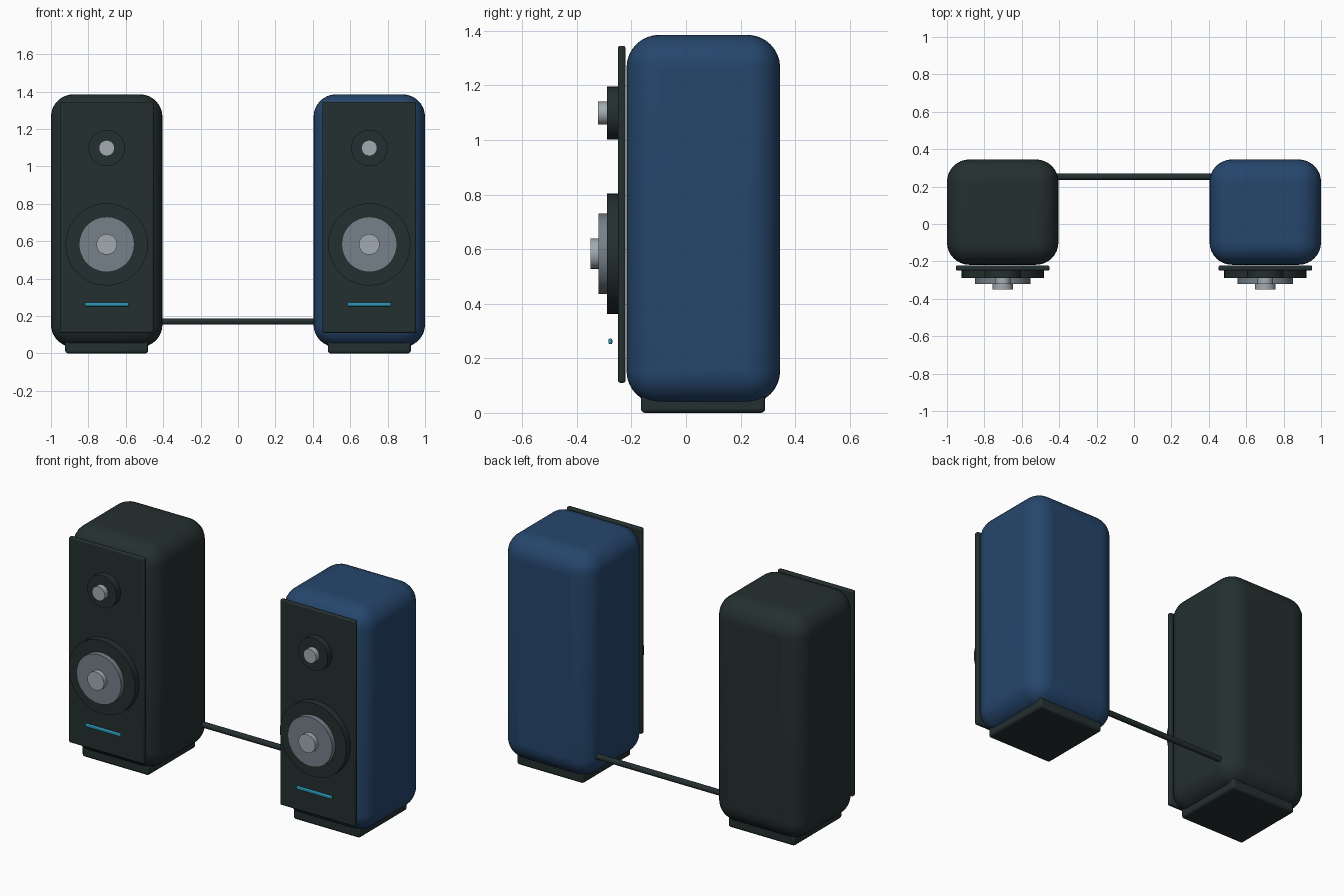
import bpy
import math

cube = bpy.data.objects.get("Cube")
if cube:
    bpy.data.objects.remove(cube, do_unlink=True)


def material(name, rgb):
    mat = bpy.data.materials.new(name)
    mat.use_nodes = True
    color = (*rgb, 1.0)
    mat.diffuse_color = color
    mat.node_tree.nodes["Principled BSDF"].inputs["Base Color"].default_value = color
    return mat


charcoal = material("charcoal", (0.018, 0.029, 0.029))
navy = material("navy_blue", (0.019, 0.061, 0.15))
slate = material("slate_grey", (0.18, 0.22, 0.25))
silver = material("silver_grey", (0.36, 0.41, 0.44))
cyan = material("cyan_light", (0.025, 0.30, 0.46))


def finish(obj, name, mat, bevel, segments):
    obj.name = name
    obj.data.materials.append(mat)
    if bevel:
        mod = obj.modifiers.new("rounded_edges", 'BEVEL')
        mod.width = bevel
        mod.segments = segments
        mod.limit_method = 'ANGLE'
    bpy.ops.object.shade_smooth_by_angle(angle=math.radians(35))
    return obj


def box(name, x, y, z, mat, bevel=0.0, segments=3):
    """Box given by its (min, max) range on each axis."""
    ranges = (x, y, z)
    bpy.ops.mesh.primitive_cube_add(size=1, location=[(a + b) / 2 for a, b in ranges])
    obj = bpy.context.object
    obj.scale = [b - a for a, b in ranges]
    bpy.ops.object.transform_apply(location=False, rotation=False, scale=True)
    return finish(obj, name, mat, bevel, segments)


def disc(name, x, z, radius, front, back, mat):
    """Round driver part facing the front."""
    bpy.ops.mesh.primitive_cylinder_add(
        vertices=48, radius=radius, depth=back - front,
        location=(x, (front + back) / 2, z), rotation=(math.pi / 2, 0, 0))
    return finish(bpy.context.object, name, mat, 0, 1)


def rod(name, x0, x1, y, z, radius, mat):
    """Thin round bar running along x."""
    bpy.ops.mesh.primitive_cylinder_add(
        vertices=20, radius=radius, depth=x1 - x0,
        location=((x0 + x1) / 2, y, z), rotation=(0, math.pi / 2, 0))
    return finish(bpy.context.object, name, mat, 0, 1)


def speaker(side, x, shell):
    # Cabinet, foot and front panel
    box(side + "_cabinet", (x - 0.298, x + 0.298), (-0.218, 0.345), (0.034, 1.385),
        shell, 0.12, 8)
    box(side + "_foot", (x - 0.222, x + 0.222), (-0.165, 0.29), (0, 0.08), charcoal, 0.015)
    box(side + "_front_panel", (x - 0.25, x + 0.25), (-0.249, -0.222), (0.11, 1.345),
        charcoal, 0.008)
    # Woofer
    woofer_z = 0.583
    disc(side + "_woofer_ring", x, woofer_z, 0.22, -0.29, -0.24, charcoal)
    disc(side + "_woofer_cone", x, woofer_z, 0.148, -0.32, -0.28, slate)
    disc(side + "_woofer_cap", x, woofer_z, 0.055, -0.349, -0.31, silver)
    # Tweeter
    tweeter_z = 1.098
    disc(side + "_tweeter_ring", x, tweeter_z, 0.097, -0.29, -0.24, charcoal)
    disc(side + "_tweeter_cap", x, tweeter_z, 0.042, -0.322, -0.28, silver)
    # Status light strip
    box(side + "_light_strip", (x - 0.117, x + 0.117), (-0.284, -0.27), (0.252, 0.272),
        cyan, 0.005)


speaker("left", 0.702, navy)
speaker("right", -0.702, charcoal)

# Cable joining the two cabinets
rod("connecting_cable", -0.43, 0.43, 0.252, 0.171, 0.017, charcoal)
